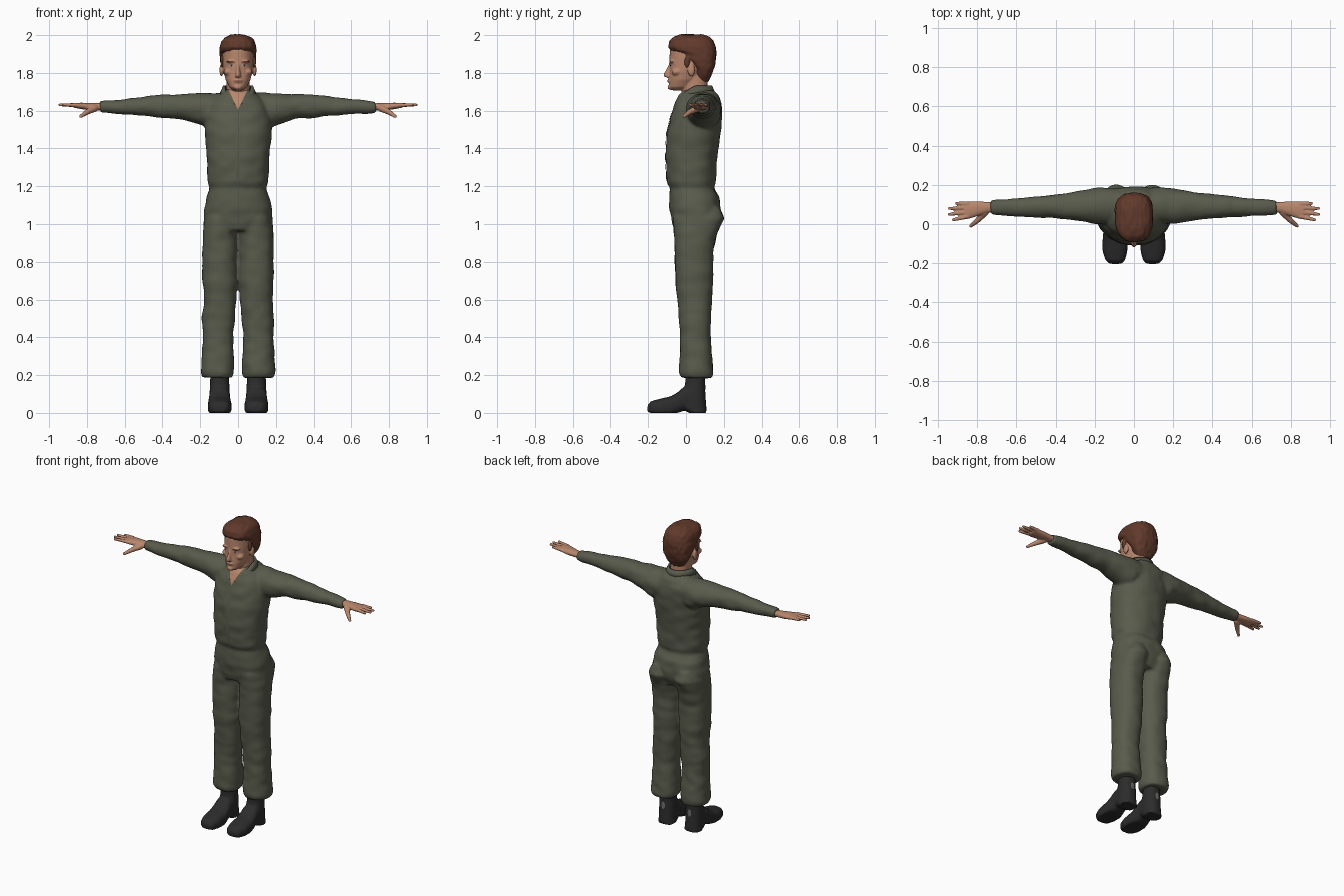
import bpy, bmesh, math
from mathutils import Vector, noise
from mathutils.bvhtree import BVHTree

if "Cube" in bpy.data.objects:
    bpy.data.objects.remove(bpy.data.objects["Cube"])


def material(name, r, g, b):
    m = bpy.data.materials.new(name)
    m.use_nodes = True
    m.diffuse_color = (r, g, b, 1)
    node = m.node_tree.nodes["Principled BSDF"]
    node.inputs["Base Color"].default_value = (r, g, b, 1)
    node.inputs["Roughness"].default_value = 0.8
    return m


OLIVE = material("olive cloth", .1, .105, .072)
SKIN = material("skin", .48, .24, .15)
HAIR = material("brown hair", .12, .042, .024)
BOOT = material("black leather", .025, .025, .026)
DARK = material("dark eye", .03, .02, .015)
WHITE = material("eye white", .5, .42, .36)
LIP = material("lip", .32, .12, .085)
TAB = material("grey tab", .15, .15, .14)


def loft(bm, axis, rings, sides=(1,), n=32, power=2.3):
    """Rounded rings (t, a0, a1, b0, b1) along an axis, capped at both ends."""
    def curve(v):
        return math.copysign(abs(v) ** (2 / power), v)
    for side in sides:
        prev = first = None
        for t, a0, a1, b0, b1 in rings:
            ring = []
            for k in range(n):
                w = math.tau * k / n
                a = (a0 + a1 + (a1 - a0) * curve(math.cos(w))) / 2
                b = (b0 + b1 + (b1 - b0) * curve(math.sin(w))) / 2
                x, y, z = {"x": (t, a, b), "y": (a, t, b), "z": (a, b, t)}[axis]
                ring.append(bm.verts.new((x * side, y, z)))
            if prev:
                for k in range(n):
                    j = (k + 1) % n
                    bm.faces.new((prev[k], prev[j], ring[j], ring[k]))
            first = first or ring
            prev = ring
        bm.faces.new(first)
        bm.faces.new(prev)


def centred(rings):
    return [(z, -w, w, y0, y1) for z, y0, y1, w in rings]


def blob(bm, centre, radii, sides=(1,)):
    for side in sides:
        made = bmesh.ops.create_uvsphere(bm, u_segments=16, v_segments=10, radius=1)
        for v in made["verts"]:
            v.co = Vector(c + r * q for c, r, q in zip(centre, radii, v.co))
            v.co.x *= side


def tube(bm, p, q, r0, r1, steps=10):
    """Chain of overlapping balls from p to q, on both sides."""
    for i in range(steps + 1):
        f = i / steps
        r = r0 + (r1 - r0) * f
        blob(bm, Vector(p).lerp(Vector(q), f), (r, r, r), BOTH)


def add(name, bm, mat):
    bmesh.ops.recalc_face_normals(bm, faces=bm.faces)
    me = bpy.data.meshes.new(name)
    bm.to_mesh(me)
    bm.free()
    me.materials.append(mat)
    me.shade_smooth()
    ob = bpy.data.objects.new(name, me)
    bpy.context.collection.objects.link(ob)
    return ob


def fuse(name, bm, mat, voxel, smooth):
    """Merge overlapping volumes into one soft surface."""
    ob = add(name, bm, mat)
    mod = ob.modifiers.new("merge", "REMESH")
    mod.mode, mod.voxel_size = "VOXEL", voxel
    mod = ob.modifiers.new("soften", "SMOOTH")
    mod.factor, mod.iterations = .5, smooth
    dg = bpy.context.evaluated_depsgraph_get()
    me = bpy.data.meshes.new_from_object(ob.evaluated_get(dg))
    ob.modifiers.clear()
    ob.data = me
    me.materials.clear()
    me.materials.append(mat)
    me.shade_smooth()
    return ob


def plate(name, target, x, z, rx, rz, mat, lift=.002, tilt=0, back=False):
    """Thin oval patch laid on the front or back of a surface."""
    src = bmesh.new()
    src.from_mesh(target.data)
    tree = BVHTree.FromBMesh(src)
    src.free()
    bm = bmesh.new()
    s = -1 if back else 1

    def point(u, v):
        px, pz = x + rx * u, z + rz * v + tilt * u
        hit = tree.ray_cast(Vector((px, -s, pz)), Vector((0, s, 0)))[0]
        return bm.verts.new((px, (hit.y if hit else 0) - s * lift, pz))
    mid, prev, n = point(0, 0), None, 20
    for f in (.35, .7, 1):
        ring = [point(f * math.cos(math.tau * k / n), f * math.sin(math.tau * k / n))
                for k in range(n)]
        for k in range(n):
            j = (k + 1) % n
            bm.faces.new((prev[k], prev[j], ring[j], ring[k]) if prev else (mid, ring[k], ring[j]))
        prev = ring
    ob = add(name, bm, mat)
    ob.data.flip_normals() if (ob.data.polygons[0].normal.y > 0) != back else None


BOTH = (1, -1)

# Overalls: torso, trouser legs and sleeves in one cloth surface
bm = bmesh.new()
loft(bm, "z", centred([
    (.965, -.06, .155, .175), (1.01, -.075, .175, .183), (1.08, -.087, .185, .18),
    (1.14, -.09, .178, .168), (1.19, -.086, .148, .149), (1.22, -.1, .156, .16),
    (1.35, -.108, .165, .166), (1.48, -.102, .182, .176), (1.57, -.08, .192, .175),
    (1.64, -.058, .192, .15), (1.68, -.04, .175, .11), (1.71, -.015, .14, .075)]))
loft(bm, "z", [
    (1.09, .03, .15, -.05, .18), (1.03, .008, .18, -.07, .202), (.95, .006, .188, -.062, .165),
    (.85, .004, .19, -.058, .143), (.7, .003, .187, -.056, .142), (.6, .01, .18, -.047, .137),
    (.5, .016, .192, -.036, .132), (.42, .026, .185, -.032, .128), (.3, .022, .19, -.034, .138),
    (.21, .022, .198, -.036, .145), (.185, .03, .19, -.025, .138)], BOTH)
loft(bm, "x", [
    (.06, .02, .18, 1.53, 1.69), (.14, 0, .188, 1.5, 1.695), (.2, .0, .182, 1.525, 1.692),
    (.3, .018, .166, 1.555, 1.688), (.42, .03, .15, 1.565, 1.682), (.55, .038, .137, 1.578, 1.668),
    (.65, .043, .127, 1.584, 1.657), (.73, .048, .122, 1.588, 1.65)], BOTH, power=2.1)
overalls = fuse("overalls", bm, OLIVE, .009, 6)

# Soft cloth folds, then the open neck cut as clean faces
bm = bmesh.new()
bm.from_mesh(overalls.data)
bm.normal_update()
folds = [v.normal * .005 * noise.noise(Vector((v.co.x * 14, v.co.y * 9, v.co.z * 18))) for v in bm.verts]
for v, move in zip(bm.verts, folds):
    v.co += move
NECK_Z, SLOPE = 1.605, .48
for s in BOTH:
    bmesh.ops.bisect_plane(bm, geom=bm.verts[:] + bm.edges[:] + bm.faces[:], dist=1e-5,
                           plane_co=(0, 0, NECK_Z), plane_no=(s, 0, -SLOPE))
for f in bm.faces:
    c = f.calc_center_median()
    f.material_index = int(c.y < .03 and abs(c.x) < (c.z - NECK_Z) * SLOPE)
bm.to_mesh(overalls.data)
bm.free()
overalls.data.materials.append(SKIN)
plate("front_placket", overalls, 0, 1.4, .014, .2, OLIVE, .003)

# Folded collar running round the neck and down to the opening
bm = bmesh.new()
rows, steps = [], 40
for i in range(steps + 1):
    t = i / steps * 2 - 1
    w = t * math.pi * .93
    drop = max(0, abs(t) - .5) * 2
    row = []
    for out, down in ((0, 0), (.012, -.006), (.03, .032)):
        row.append(bm.verts.new(((.066 + out) * math.sin(w),
                                 .045 + (.08 + .025 * drop + out * (1 - .7 * drop)) * math.cos(w),
                                 1.728 - .1 * drop ** 1.3 - down)))
    rows.append(row)
for a, b in zip(rows, rows[1:]):
    for k in range(2):
        bm.faces.new((a[k], b[k], b[k + 1], a[k + 1]))
collar = add("collar", bm, OLIVE)
collar.modifiers.new("thickness", "SOLIDIFY").thickness = .008

# Head and neck
bm = bmesh.new()
loft(bm, "z", centred([(1.62, -.02, .12, .065), (1.69, -.022, .115, .06),
                       (1.75, -.015, .115, .06), (1.8, .0, .115, .06)]))
loft(bm, "z", centred([
    (1.708, -.075, -.01, .024), (1.725, -.09, .03, .046), (1.765, -.089, .07, .066),
    (1.81, -.085, .1, .077), (1.86, -.087, .13, .082), (1.92, -.086, .14, .083),
    (1.965, -.06, .11, .06)]), power=2.2)
loft(bm, "z", centred([(1.85, -.09, -.05, .007), (1.82, -.103, -.05, .01),
                       (1.793, -.12, -.05, .014), (1.78, -.115, -.05, .017),
                       (1.774, -.095, -.05, .012)]))
blob(bm, (.034, -.074, 1.86), (.028, .015, .008), BOTH)
blob(bm, (.05, -.05, 1.805), (.026, .026, .02), BOTH)
blob(bm, (.088, .028, 1.815), (.01, .02, .034), BOTH)
blob(bm, (0, -.086, 1.758), (.024, .012, .012))
blob(bm, (0, -.082, 1.724), (.022, .016, .014))
head = fuse("head", bm, SKIN, .005, 3)

# Face details
plate("lips", head, 0, 1.757, .022, .005, LIP)
for s, side in ((1, "left"), (-1, "right")):
    plate(side + "_eye", head, s * .034, 1.84, .014, .0055, WHITE)
    plate(side + "_iris", head, s * .034, 1.84, .006, .0053, DARK, .003)
    plate(side + "_eyebrow", head, s * .036, 1.859, .02, .004, HAIR, .002, s * .002)

# Short swept hair, low at the nape and open over the face
bm = bmesh.new()
loft(bm, "z", centred([
    (1.752, .065, .115, .045), (1.79, .05, .137, .072), (1.83, .035, .15, .088),
    (1.865, .0, .157, .095), (1.9, -.03, .16, .098), (1.918, -.078, .16, .098),
    (1.935, -.094, .158, .098), (1.97, -.088, .146, .088), (1.99, -.066, .125, .068),
    (2.003, -.03, .09, .035)]), power=2.5)
blob(bm, (.084, .005, 1.86), (.01, .014, .035), BOTH)
hair = fuse("hair", bm, HAIR, .006, 3)
for v in hair.data.vertices:
    v.co += v.normal * .004 * noise.noise(Vector((v.co.x * 60, v.co.y * 18, v.co.z * 30)))

# Hands with four fingers and a thumb
bm = bmesh.new()
loft(bm, "x", [(.69, .062, .11, 1.6, 1.638), (.75, .058, .113, 1.602, 1.64),
               (.8, .04, .116, 1.604, 1.642), (.84, .028, .115, 1.61, 1.642),
               (.865, .028, .112, 1.615, 1.64)], BOTH)
for y0, y1, tip in ((.104, .106, .906), (.083, .08, .942), (.061, .05, .943), (.038, .022, .922)):
    tube(bm, (.85, y0, 1.629), (tip, y1, 1.631), .012, .0085)
tube(bm, (.76, .06, 1.612), (.8, .018, 1.592), .019, .014)
tube(bm, (.8, .018, 1.592), (.833, -.01, 1.57), .014, .009)
fuse("hands", bm, SKIN, .005, 2)

# Boots with flat soles and a small arch before the heel
bm = bmesh.new()
loft(bm, "z", [(.26, .05, .145, .002, .1), (.15, .046, .148, -.005, .1),
               (.08, .042, .152, -.03, .104), (.03, .042, .152, -.03, .108),
               (0, .042, .152, .015, .108)], BOTH)
loft(bm, "y", [(-.203, .065, .125, .004, .04), (-.185, .046, .145, -.01, .062),
               (-.14, .034, .16, -.02, .074), (-.08, .034, .16, -.02, .088),
               (-.045, .038, .157, -.005, .108), (-.015, .042, .153, .01, .135),
               (.04, .045, .15, .01, .15)], BOTH, power=2.6)
for v in bm.verts:
    v.co.z = max(v.co.z, 0)
boots = fuse("boots", bm, BOOT, .006, 3)
for v in boots.data.vertices:
    v.co.z = max(v.co.z, 0)
for s, side in ((1, "left"), (-1, "right")):
    plate(side + "_heel_tab", boots, s * .097, .125, .013, .024, TAB, .002, 0, True)
